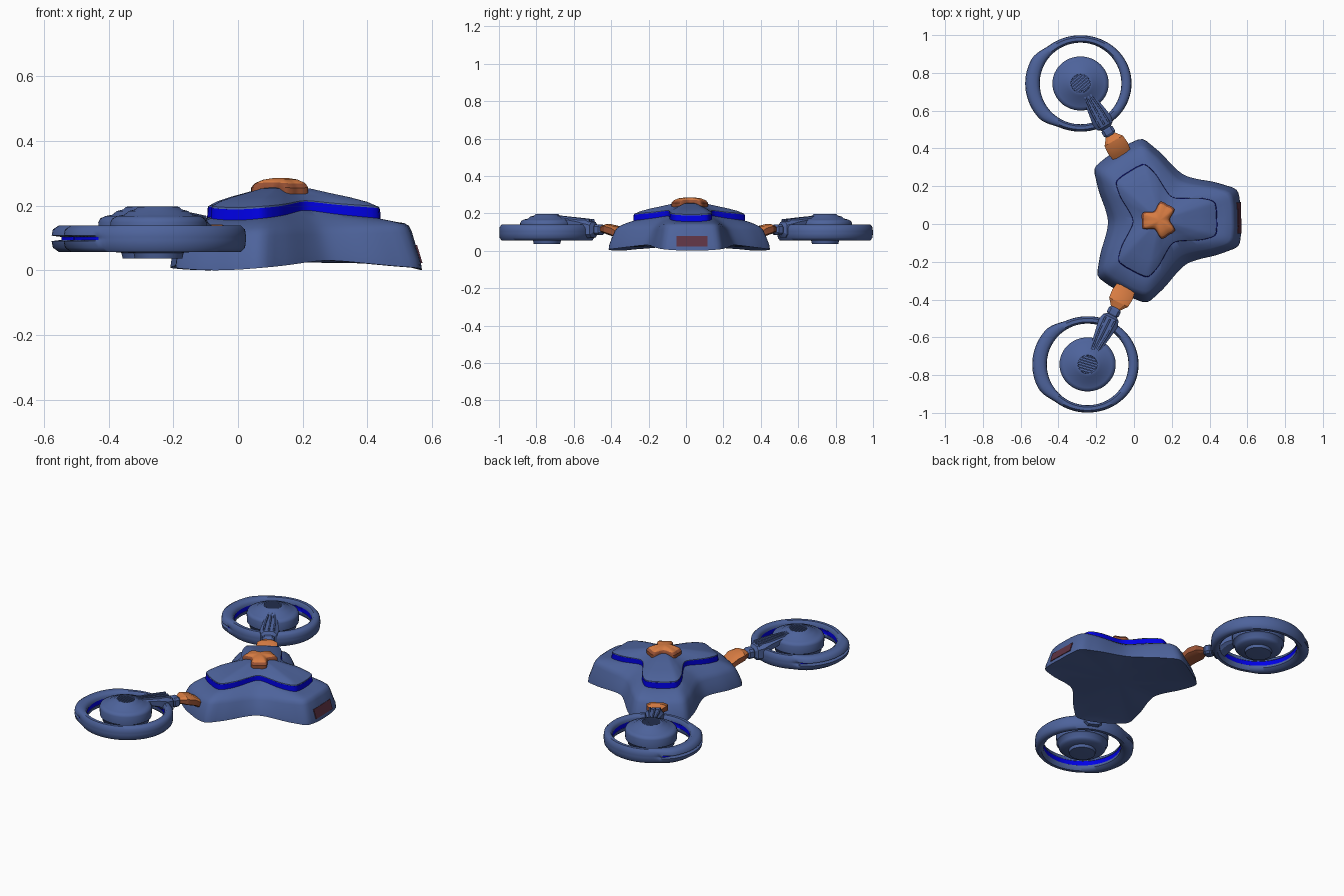
import bpy, bmesh, math
from mathutils import Matrix, Vector

if "Cube" in bpy.data.objects:
    bpy.data.objects.remove(bpy.data.objects["Cube"])

def mat(name, c):
    m = bpy.data.materials.new(name)
    m.diffuse_color = (*c, 1)
    m.use_nodes = True
    m.node_tree.nodes["Principled BSDF"].inputs["Base Color"].default_value = m.diffuse_color
    return m

BLUE = mat("slate_blue", (0.075, 0.125, 0.33))
GLOW = mat("bright_blue", (0.0, 0.0, 0.8))
ORANGE = mat("copper_orange", (0.68, 0.2, 0.055))
RUST = mat("dark_copper", (0.3, 0.08, 0.034))
RED = mat("dark_red", (0.11, 0.032, 0.055))

def finish(bm, name, mats, M=Matrix(), angle=35, steep=None):
    """steep: faces whose normal z is below this take the second material."""
    bmesh.ops.recalc_face_normals(bm, faces=bm.faces[:])
    if steep is not None:
        for f in bm.faces:
            f.material_index = int(f.normal.z < steep)
    me = bpy.data.meshes.new(name)
    bm.to_mesh(me)
    bm.free()
    ob = bpy.data.objects.new(name, me)
    bpy.context.collection.objects.link(ob)
    for m in mats:
        me.materials.append(m)
    ob.matrix_world = M
    bpy.ops.object.select_all(action='DESELECT')
    ob.select_set(True)
    bpy.context.view_layer.objects.active = ob
    bpy.ops.object.shade_smooth_by_angle(angle=math.radians(angle))
    return ob

def loft(name, rings, mats, M=Matrix(), wrap=False, rule=None, angle=35, steep=None):
    """Skin closed rings; rule(ring, point) gives the material index."""
    bm = bmesh.new()
    vs = [[bm.verts.new(p) for p in r] for r in rings]
    n = len(rings[0])
    for i in range(len(rings) if wrap else len(rings) - 1):
        a, b = vs[i], vs[(i + 1) % len(vs)]
        for j in range(n):
            k = (j + 1) % n
            f = bm.faces.new((a[j], a[k], b[k], b[j]))
            if rule:
                f.material_index = rule(i, j)
    if not wrap:
        for r in (vs[0], vs[-1]):
            c = bm.verts.new(sum((v.co for v in r), Vector()) / n)
            for j in range(n):
                bm.faces.new((r[j], r[(j + 1) % n], c))
    return finish(bm, name, mats, M, angle, steep)

# ---- three-lobed outlines: (degrees from lobe axis, radius)
BODY = [(0, .432), (12, .438), (20, .438), (27, .39), (40, .318), (50, .285), (60, .273)]
DOME = [(0, .302), (10, .305), (17, .303), (24, .262), (36, .19), (48, .152), (60, .14)]
CAP = [(0, .092), (14, .097), (25, .098), (33, .084), (42, .067), (51, .058), (60, .055)]

def radius(tab, deg):
    d = abs((deg + 60) % 120 - 60)
    full = [(-tab[1][0], tab[1][1])] + tab + [(120 - tab[-2][0], tab[-2][1])]
    for i in range(1, len(full) - 2):
        (x0, y0), (x1, y1), (x2, y2), (x3, y3) = full[i - 1:i + 3]
        if d <= x2:
            h, t = x2 - x1, (d - x1) / (x2 - x1)
            m1, m2 = (y2 - y0) / (x2 - x0) * h, (y3 - y1) / (x3 - x1) * h
            return ((2*t**3 - 3*t*t + 1) * y1 + (t**3 - 2*t*t + t) * m1
                    + (3*t*t - 2*t**3) * y2 + (t**3 - t*t) * m2)
    return tab[-1][1]

def lobed(ta, tb, t, zl, zv, s=1, drop=0, n=144):
    """zl / zv: height at lobes / valleys; drop lowers the two arm lobes."""
    out = []
    for i in range(n):
        d = 360 * i / n
        a = math.radians(d)
        r = s * (radius(ta, d) * (1 - t) + radius(tb, d) * t)
        v = .5 - .5 * math.cos(3 * a)
        z = zl + (zv - zl) * v - drop * (1 - v) * (.5 - .5 * math.cos(a)) / .75
        out.append((r * math.cos(a), r * math.sin(a), z))
    return out

C = Vector((.135, .02, 0))
HULL = Matrix.Translation(C) @ Matrix.Rotation(math.radians(1.7), 4, 'Z')

# ---- hull, glowing groove, upper shell and three-armed cap
hull_rows = [(.4, .02, .03), (1, 0, .03), (.97, .03, .048), (.86, .075, .08, 1, .005),
             (.76, .12, .11, 1, .02), (.69, .138, .125, 1, .025), (.58, .146, .138, 1, .02),
             (.3, .151, .165, 1, .008), (0, .156, .186)]
loft("hull", [lobed(DOME, BODY, *r) for r in hull_rows], [BLUE], HULL)
loft("light_band", [lobed(DOME, BODY, 0, .145, .175, 1.012), lobed(DOME, BODY, 0, .188, .212, 1.004)],
     [GLOW], HULL)
shell_rows = [(.187, .211, 1), (.194, .215, .995), (.21, .223, .88), (.225, .232, .7),
              (.238, .242, .5), (.252, .252, .3), (.258, .258, .1)]
loft("upper_shell", [lobed(DOME, BODY, 0, zl, zv, s) for zl, zv, s in shell_rows], [BLUE], HULL)
TOP = HULL @ Matrix.Rotation(math.pi / 3, 4, 'Z')
cap_rows = [(.235, .238, 1), (.254, .26, 1), (.268, .272, .88), (.28, .281, .6), (.285, .285, .25)]
loft("top_cap", [lobed(CAP, CAP, 0, zl, zv, s) for zl, zv, s in cap_rows], [ORANGE, RUST], TOP, steep=.72)

def box(name, size, mats, M):
    bm = bmesh.new()
    bmesh.ops.create_cube(bm, size=1, matrix=Matrix.Diagonal((*size, 1)))
    return finish(bm, name, mats, M)

# ---- dark socket plate on the free lobe
box("socket_plate", (.006, .165, .058), [RED],
    HULL @ Matrix.Translation((.4215, 0, .05)) @ Matrix.Rotation(math.radians(-17), 4, 'Y'))

def section(x, zc, w, h, k=.6):
    """Chamfered rectangle across the local x axis."""
    pts = [(1, k), (k, 1), (-k, 1), (-1, k), (-1, -k), (-k, -1), (k, -1), (1, -k)]
    return [(x, w * p, zc + h * q) for p, q in pts]

def lathe(name, prof, M, n=48):
    rings = [[(r * math.cos(2 * math.pi * i / n), r * math.sin(2 * math.pi * i / n), z)
              for i in range(n)] for r, z in prof]
    return loft(name, rings, [BLUE], M, angle=55)

def guard_ring(name, M, bump_deg, n=96):
    rings, bumps = [], []
    for i in range(n):
        a = 2 * math.pi * i / n
        d = abs((math.degrees(a) - bump_deg + 180) % 360 - 180)
        b = min(1, max(0, (58 - d) / 26))
        b = b * b * (3 - 2 * b)
        ri = .216
        w = .255 + .015 * math.cos(a) ** 2 + .023 * b - ri
        k = 1 - .4 * b
        prof = [(0, .07), (0, .084), (.03, .085), (.03, .112), (0, .113), (.04, .127), (.25, .139),
                (.7, .139), (.95, .126), (1, .107), (k, .103), (k, .094), (1, .09),
                (.95, .07), (.7, .056), (.25, .056)]
        rings.append([((ri + w * u) * math.cos(a), (ri + w * u) * math.sin(a), z) for u, z in prof])
        bumps.append(b)
    rule = lambda i, j: 1 if j == 2 or (j == 10 and bumps[i] > .3) else 0
    return loft(name, rings, [BLUE, GLOW], M, wrap=True, rule=rule, angle=50)

# ---- two arms with ducted pods
for side, ang, R, bump in (("left", 120, .836, 187), ("right", 243.5, .853, 173)):
    A = Matrix.Translation(C) @ Matrix.Rotation(math.radians(ang), 4, 'Z')
    P = Matrix.Translation(A @ Vector((R, 0, 0)))
    loft(side + "_joint", [section(*s) for s in (
        (.36, .065, .045, .02), (.41, .085, .055, .026), (.44, .104, .06, .028),
        (.485, .116, .056, .026), (.505, .116, .04, .02), (.525, .115, .024, .016))],
        [ORANGE, RUST], A, angle=25, steep=.6)
    loft(side + "_arm", [section(*s) for s in (
        (.515, .113, .022, .018), (.53, .113, .034, .028), (.555, .113, .034, .028),
        (.562, .113, .027, .024), (.575, .112, .045, .042), (.61, .116, .054, .048),
        (.66, .14, .046, .028), (.73, .155, .034, .02), (.8, .168, .024, .014))],
        [BLUE], A, angle=25)
    for k in (-1, 0, 1):  # ribs running along the arm
        loft(f"{side}_arm_rib_{k + 2}", [
            [(x, y + k * s, z + dz) for y, dz in ((-.006, -.01), (.006, -.01), (.004, .008), (-.004, .008))]
            for x, s, z in ((.585, .028, .16), (.66, .026, .168), (.73, .019, .175), (.8, .013, .182))],
            [BLUE], A)
    guard_ring(side + "_guard_ring", P, bump)
    E = P @ Matrix.Diagonal((1.02, .98, 1, 1))
    lathe(side + "_motor_pod", [(.06, .036), (.072, .037), (.076, .054), (.115, .058), (.13, .07),
          (.134, .095), (.144, .1), (.146, .148), (.14, .16), (.126, .167), (.103, .172), (.09, .183),
          (.07, .188), (.062, .196), (.05, .197), (.049, .18), (.01, .18)], E)
    for k in range(-3, 4):  # vent grille
        y = k * .0135
        box(f"{side}_vent_bar_{k + 4}", (2 * math.sqrt(.05 ** 2 - y * y), .0065, .014), [BLUE],
            P @ Matrix.Rotation(math.radians(ang - 80), 4, 'Z') @ Matrix.Translation((0, y, .188)))
